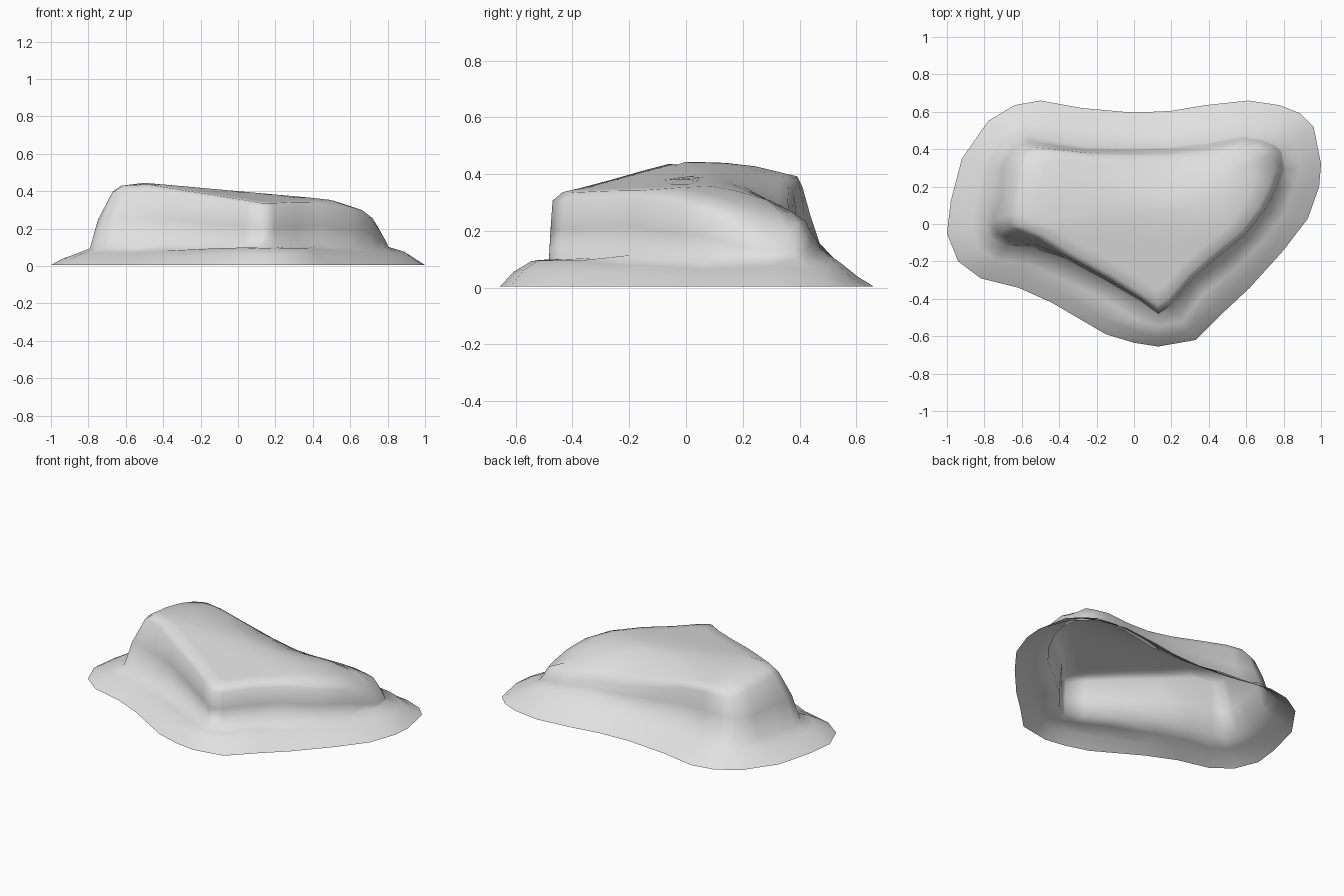
import bpy
import bmesh
import random
from mathutils import Vector

random.seed(4)

cube = bpy.data.objects.get("Cube")
if cube:
    bpy.data.objects.remove(cube, do_unlink=True)

# Ground outline of the skirt, anticlockwise from the front tip
SKIRT = [(.13, -.655), (.33, -.62), (.47, -.48), (.62, -.34), (.8, -.14), (.93, .03), (.99, .2),
         (1, .32), (.96, .52), (.89, .59), (.78, .635), (.61, .66), (.38, .635), (.2, .605), (0, .595),
         (-.28, .62), (-.5, .66), (-.64, .635), (-.78, .55), (-.92, .35), (-.98, .12),
         (-1, -.05), (-.94, -.2), (-.82, -.29), (-.62, -.34), (-.44, -.42), (-.15, -.59), (0, -.635)]

# Upper edge of the rock wall, matched point by point to the skirt
RIM = [(.13, -.47), (.19, -.43), (.3, -.3), (.44, -.18), (.6, -.05), (.7, .08), (.76, .2),
       (.79, .29), (.78, .38), (.74, .41), (.68, .43), (.58, .44), (.38, .4), (.2, .38), (0, .375),
       (-.25, .38), (-.42, .4), (-.54, .41), (-.61, .38), (-.64, .28), (-.66, .15),
       (-.67, .05), (-.66, -.01), (-.62, -.03), (-.52, -.07), (-.36, -.17), (-.14, -.29), (.04, -.4)]

CENTRE = Vector((.08, .1))


def clamp(value):
    return max(0.0, min(1.0, value))


def plateau_height(p):
    """Sloping top: high on one side, falling to the tip, the far side and the back."""
    height = .40 - .09 * p.x
    height -= .12 * max(0, -p.y)
    height -= .25 * max(0, p.x - .5) + .8 * max(0, p.x - .7)
    back_fall = .45 + .7 * clamp(1.2 - abs(p.x - .2) * 2.2)
    height -= back_fall * max(0, p.y - .05) ** 2
    return height - .22 * max(0, -p.x - .5)


def wobble(amount):
    return random.uniform(-amount, amount)


def build_rings():
    """Rings of points from the ground edge up and in over the plateau."""
    names = ("ground", "slope", "ledge", "foot", "wall", "rim", "shoulder",
             "top", "crown", "inner", "peak")
    rings = {name: [] for name in names}
    for outer, upper in zip(SKIRT, RIM):
        outer, rim = Vector(outer), Vector(upper)
        right = clamp((rim.x - .6) * 6)
        back = clamp((rim.y - .2) * 5) * (1 - right)
        front = clamp((-rim.y - .05) * 4)
        left = clamp((-rim.x - .4) * 4)
        foot = rim.lerp(outer, .07 + .3 * left + .08 * back * (1 - left))
        rim_z = plateau_height(rim) - .025
        foot_z = .105 + .04 * back + wobble(.012)
        ledge = foot.lerp(outer, .4 + wobble(.05))
        slope = foot.lerp(outer, .72)
        wall = foot.lerp(rim, .45 + wobble(.15))
        rings["ground"].append((*outer, .005))
        rings["slope"].append((*slope, .036 + .024 * front + wobble(.005)))
        rings["ledge"].append((*ledge, .07 + .03 * front + .02 * back + wobble(.008)))
        rings["foot"].append((*foot, foot_z))
        rings["wall"].append((*wall, foot_z + (rim_z - foot_z) * .5))
        rings["rim"].append((*rim, rim_z))
        for name, inward in (("shoulder", .06), ("top", .2), ("crown", .4),
                             ("inner", .65), ("peak", .85)):
            p = rim.lerp(CENTRE, inward)
            rings[name].append((*p, plateau_height(p)))
    return [rings[name] for name in names]


def loft(name, rings, material):
    """Skin the rings, cap the middle and leave the underside open."""
    bm = bmesh.new()
    loops = [[bm.verts.new(p) for p in ring] for ring in rings]
    count = len(loops[0])
    for low, high in zip(loops, loops[1:]):
        for i in range(count):
            j = (i + 1) % count
            bm.faces.new((low[i], low[j], high[j], high[i]))
    middle = bm.verts.new((*CENTRE, plateau_height(CENTRE)))
    for i in range(count):
        bm.faces.new((loops[-1][i], loops[-1][(i + 1) % count], middle))
    for face in bm.faces:
        face.smooth = True
    mesh = bpy.data.meshes.new(name)
    bm.to_mesh(mesh)
    bm.free()
    mesh.materials.append(material)
    obj = bpy.data.objects.new(name, mesh)
    bpy.context.collection.objects.link(obj)
    return obj


def flat_material(name, colour):
    material = bpy.data.materials.new(name)
    material.use_nodes = True
    material.diffuse_color = colour
    material.node_tree.nodes["Principled BSDF"].inputs["Base Color"].default_value = colour
    return material


# Rock plateau with its sloping skirt
stone = flat_material("pale grey stone", (.75, .75, .75, 1))
loft("rock_plateau", build_rings(), stone)
